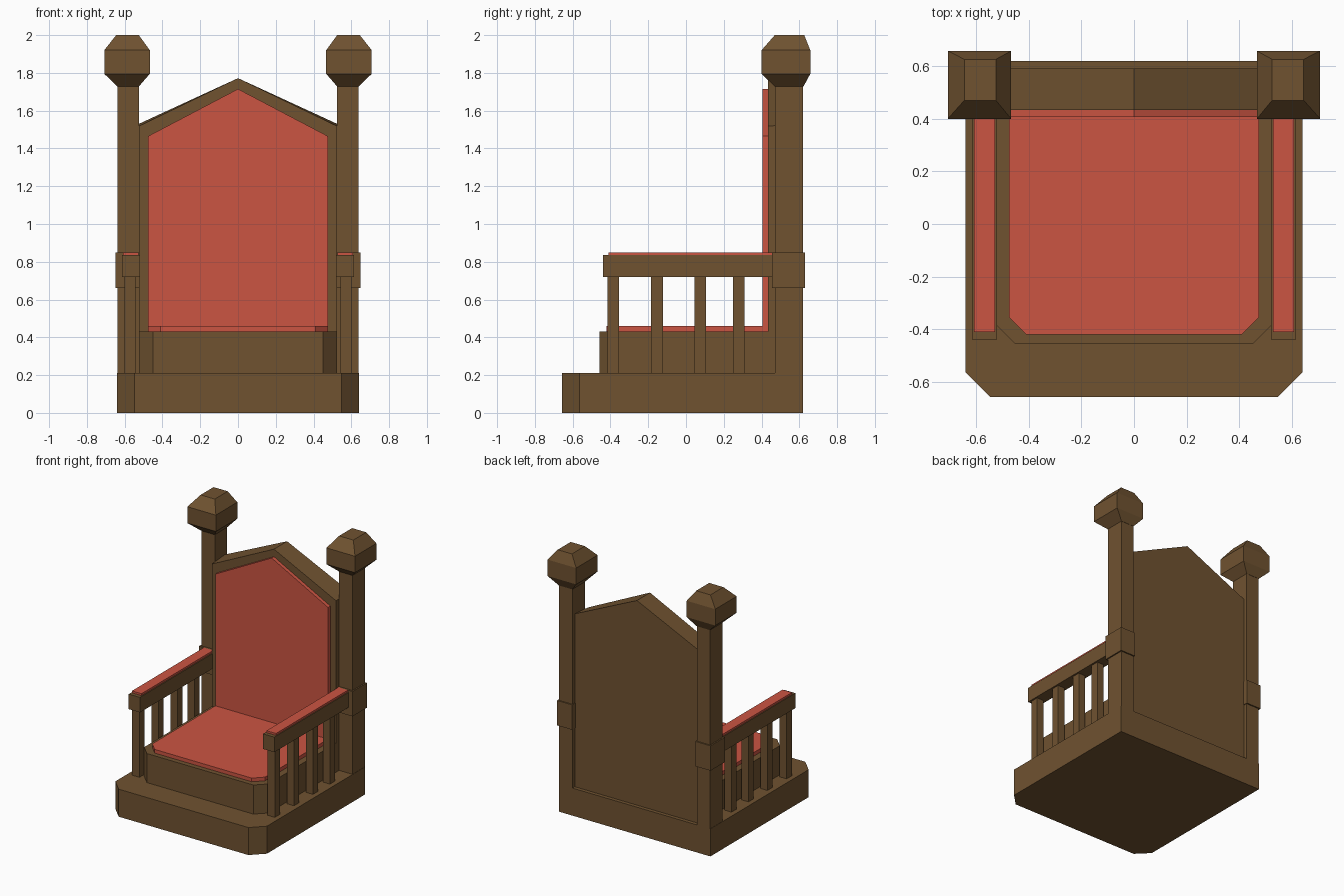
import bpy
import bmesh

if "Cube" in bpy.data.objects:
    bpy.data.objects.remove(bpy.data.objects["Cube"])


def material(name, color):
    m = bpy.data.materials.new(name)
    m.diffuse_color = color
    m.use_nodes = True
    m.node_tree.nodes["Principled BSDF"].inputs["Base Color"].default_value = m.diffuse_color
    return m


WOOD = material("wood", (0.16, 0.085, 0.03, 1))
FABRIC = material("red_fabric", (0.60, 0.09, 0.055, 1))


def loft(name, rings, mat):
    """Closed solid through rings of equal point count."""
    bm = bmesh.new()
    vs = [[bm.verts.new(p) for p in ring] for ring in rings]
    n = len(rings[0])
    for a, b in zip(vs, vs[1:]):
        for i in range(n):
            j = (i + 1) % n
            bm.faces.new((a[i], a[j], b[j], b[i]))
    bm.faces.new(vs[0][::-1])
    bm.faces.new(vs[-1])
    bmesh.ops.recalc_face_normals(bm, faces=bm.faces)
    me = bpy.data.meshes.new(name)
    bm.to_mesh(me)
    bm.free()
    ob = bpy.data.objects.new(name, me)
    bpy.context.collection.objects.link(ob)
    me.materials.append(mat)
    return ob


def rect(x0, x1, y0, y1, z):
    return [(x0, y0, z), (x1, y0, z), (x1, y1, z), (x0, y1, z)]


def box(name, x0, x1, y0, y1, z0, z1, mat=WOOD):
    return loft(name, [rect(x0, x1, y0, y1, z) for z in (z0, z1)], mat)


def slab(name, w, y0, y1, c, z0, z1, mat=WOOD):
    """Horizontal slab with cut front corners."""
    pts = [(-w, y1), (-w, y0 + c), (-w + c, y0), (w - c, y0), (w, y0 + c), (w, y1)]
    return loft(name, [[(x, y, z) for x, y in pts] for z in (z0, z1)], mat)


def gable(name, w, y0, y1, z0, shoulder, peak, mat=WOOD, rear_rise=0.0):
    """Upright five-sided panel with a pointed top."""
    def ring(y, s):
        return [(-w, y, z0), (w, y, z0), (w, y, s), (0, y, peak), (-w, y, s)]
    return loft(name, [ring(y0, shoulder), ring(y1, shoulder + rear_rise)], mat)


def mirrored(ob):
    ob.modifiers.new("mirror", 'MIRROR').use_axis[0] = True
    return ob


# Base, seat and backrest
slab("base", 0.64, -0.657, 0.62, 0.092, 0.0, 0.21)
slab("seat", 0.525, -0.457, 0.44, 0.075, 0.21, 0.432)
slab("seat_cushion", 0.476, -0.42, 0.43, 0.066, 0.432, 0.46, FABRIC)
gable("backrest", 0.525, 0.434, 0.592, 0.21, 1.518, 1.772, WOOD, 0.012)
gable("back_cushion", 0.476, 0.406, 0.436, 0.432, 1.465, 1.715, FABRIC)

# Rear posts with flared caps and collars
mirrored(box("rear_post", 0.525, 0.638, 0.47, 0.62, 0.21, 1.74))
mirrored(loft("post_cap", [
    rect(0.525, 0.638, 0.47, 0.622, 1.728),
    rect(0.467, 0.708, 0.40, 0.658, 1.795),
    rect(0.467, 0.708, 0.40, 0.658, 1.92),
    rect(0.525, 0.645, 0.47, 0.626, 2.0)], WOOD))
mirrored(box("post_collar", 0.52, 0.648, 0.456, 0.63, 0.66, 0.85))

# Armrests with pads and balusters
mirrored(box("armrest", 0.52, 0.615, -0.44, 0.47, 0.72, 0.835))
mirrored(box("arm_pad", 0.528, 0.608, -0.41, 0.465, 0.835, 0.85, FABRIC))
for y in (-0.385, -0.153, 0.075, 0.28):
    mirrored(box("baluster", 0.542, 0.602, y - 0.031, y + 0.031, 0.21, 0.725))
